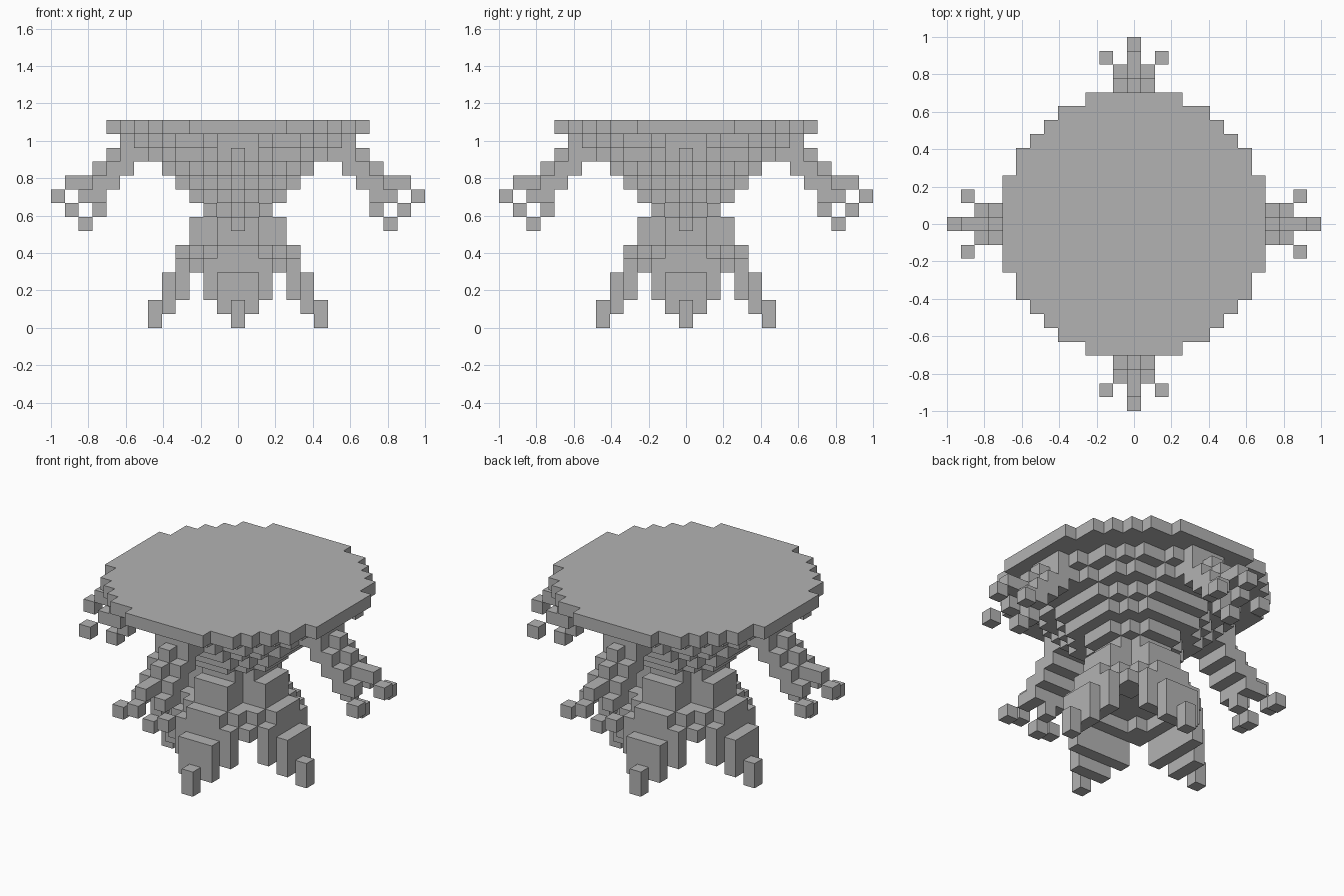
import bpy
import bmesh
from mathutils import Vector

if "Cube" in bpy.data.objects:
    bpy.data.objects.remove(bpy.data.objects["Cube"], do_unlink=True)

U = 2 / 27  # edge length of one block

grey = bpy.data.materials.new("plain_grey")
grey.use_nodes = True
colour = (0.45, 0.45, 0.45, 1)
grey.diffuse_color = colour
grey.node_tree.nodes["Principled BSDF"].inputs["Base Color"].default_value = colour


def box(xs, ys, zs):
    """Blocks filling three inclusive index ranges."""
    span = lambda r: range(r[0], r[1] + 1)
    return {(x, y, z) for x in span(xs) for y in span(ys) for z in span(zs)}


def disc(radius, z):
    """One round layer of blocks."""
    n = int(radius)
    return {(x, y, z) for x, y, z in box((-n, n), (-n, n), (z, z))
            if x * x + y * y <= radius * radius}


def turned(cells, quarter):
    """Blocks turned about the z axis by quarter turns."""
    for _ in range(quarter):
        cells = {(-y, x, z) for x, y, z in cells}
    return cells


def mirrored(cells):
    return cells | {(x, -y, z) for x, y, z in cells}


# Round top slab
parts = {"top_slab": disc(9.5, 14)}

# Stepped bowl beneath the slab
parts["stepped_bowl"] = set().union(*(disc(z - 5.5, z) for z in range(8, 14)))

# Core column and the skirt corners joining the legs
parts["column"] = set().union(*(disc(2.5, z) for z in range(5, 8)))
for q in range(4):
    parts["column"] |= turned({(3, 3, 4), (2, 2, 5), (2, 2, 4)}, q)

# Arm: sloping centre ridge, lower side strips, fingers and a thumb
arm = box((7, 8), (-1, 1), (12, 13)) | {(9, 0, 12)}
arm |= box((8, 9), (-1, 1), (11, 11)) | {(10, 0, 11)}
arm |= box((9, 10), (-1, 1), (10, 10))
arm |= {(11, 0, 10), (12, 0, 10), (13, 0, 9)}
arm |= mirrored({(10, 1, 9), (11, 1, 9), (12, 2, 8)})
arm |= {(10, 0, 9), (10, 0, 8), (11, 0, 7)}

# Leg: tall upper block stepping outward to a narrow foot
leg = box((3, 3), (-1, 1), (4, 7)) | box((3, 3), (-2, 2), (4, 5))
leg |= box((4, 4), (-1, 1), (2, 5)) | box((4, 4), (-2, 2), (2, 4))
leg |= box((5, 5), (-1, 1), (1, 3)) | box((6, 6), (0, 0), (0, 1))

for q, side in enumerate(("left", "back", "right", "front")):
    parts[side + "_arm"] = turned(arm, q)
    parts[side + "_leg"] = turned(leg, q)

# Each block belongs to one part only
occupied = set()
for name in parts:
    parts[name] = parts[name] - occupied
    occupied |= parts[name]


def build(name, cells):
    """Mesh only the exposed block faces and merge the flat ones."""
    bm = bmesh.new()
    for cell in cells:
        centre = Vector(cell) + Vector((0, 0, 0.5))
        for axis in range(3):
            for sign in (-1, 1):
                n = Vector((0, 0, 0))
                n[axis] = sign
                if tuple(int(c + d) for c, d in zip(cell, n)) in occupied:
                    continue
                a = Vector((0, 0, 0))
                a[(axis + 1) % 3] = 1
                b = n.cross(a)
                corners = (-a - b, a - b, a + b, b - a)
                bm.faces.new([bm.verts.new((centre + (n + c) / 2) * U)
                              for c in corners])
    bmesh.ops.remove_doubles(bm, verts=bm.verts, dist=U / 100)
    bmesh.ops.dissolve_limit(bm, angle_limit=0.01, verts=bm.verts, edges=bm.edges)
    mesh = bpy.data.meshes.new(name)
    bm.to_mesh(mesh)
    bm.free()
    mesh.materials.append(grey)
    bpy.context.collection.objects.link(bpy.data.objects.new(name, mesh))


for name, cells in parts.items():
    build(name, cells)
